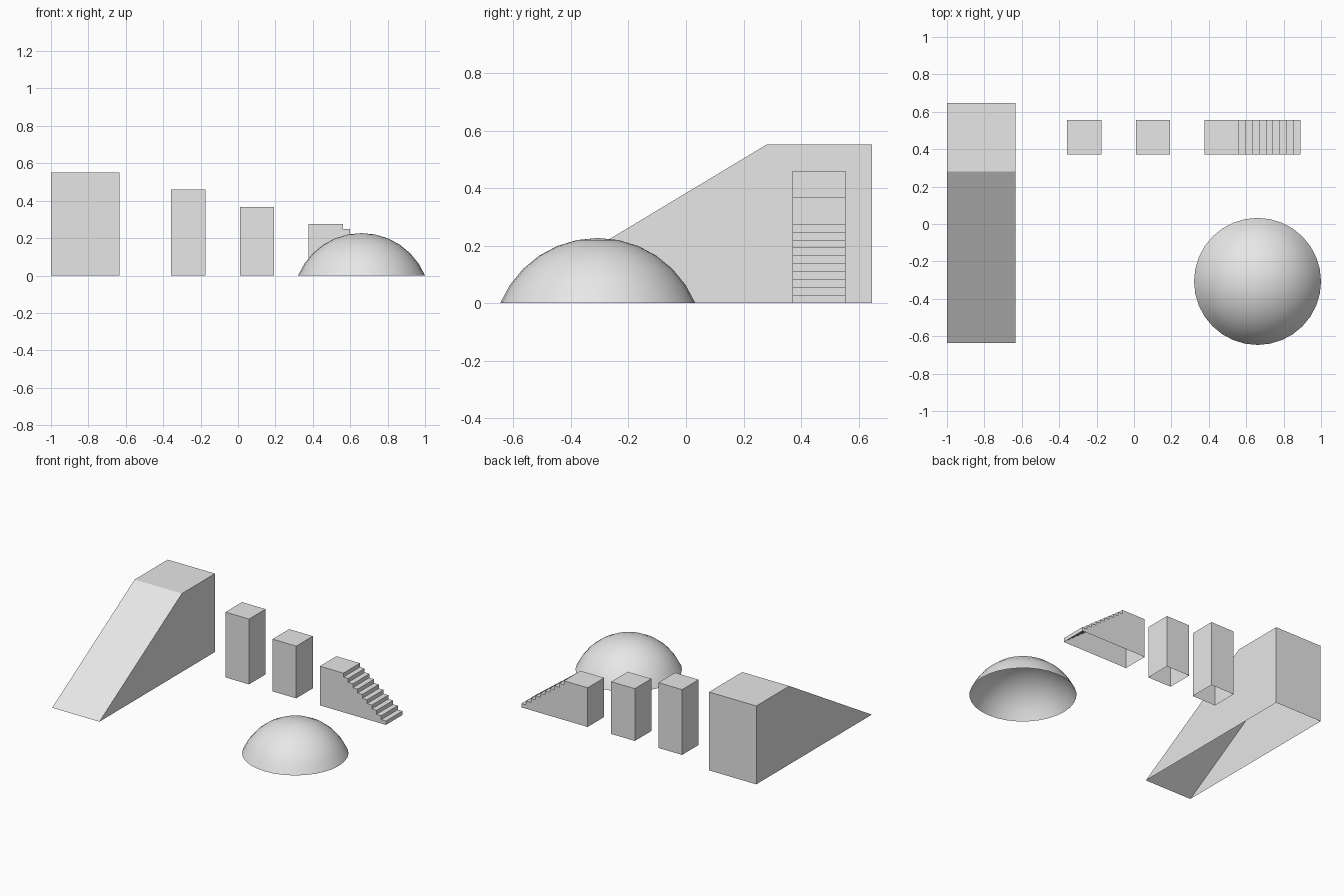
import bpy
import bmesh
from math import pi, sin, cos
from mathutils import Vector

cube = bpy.data.objects.get("Cube")
if cube:
    bpy.data.objects.remove(cube, do_unlink=True)

U = 0.3675            # module: ramp width, dome radius
ROW_Y = 0.463         # centre line of the back row

grey = bpy.data.materials.new("light_grey")
grey.use_nodes = True
grey.diffuse_color = (0.8, 0.8, 0.8, 1)
grey.node_tree.nodes["Principled BSDF"].inputs["Base Color"].default_value = (0.8, 0.8, 0.8, 1)


def finish(name, bm):
    """Turn a bmesh into a named grey object."""
    mesh = bpy.data.meshes.new(name)
    bm.to_mesh(mesh)
    bm.free()
    mesh.materials.append(grey)
    obj = bpy.data.objects.new(name, mesh)
    bpy.context.collection.objects.link(obj)
    return obj


def shell(name, profile, offset):
    """Extrude a closed profile by offset and leave its underside open."""
    bm = bmesh.new()
    face = bm.faces.new([bm.verts.new(p) for p in profile])
    ext = bmesh.ops.extrude_face_region(bm, geom=[face], use_keep_orig=True)
    moved = [v for v in ext["geom"] if isinstance(v, bmesh.types.BMVert)]
    bmesh.ops.translate(bm, verts=moved, vec=Vector(offset))
    bmesh.ops.recalc_face_normals(bm, faces=bm.faces[:])
    under = [f for f in bm.faces if all(v.co.z < 1e-5 for v in f.verts)]
    bmesh.ops.delete(bm, geom=under, context="FACES")
    return finish(name, bm)


# Ramp with a flat platform at the back
back, top = 0.647, 1.5 * U
shell("ramp",
      [(-1, -0.637, 0), (-1, back, 0), (-1, back, top), (-1, back - U, top)],
      (U, 0, 0))

# Two square pillars
near = ROW_Y - U / 4
for name, x, h in (("tall_pillar", -0.358, 1.25 * U), ("short_pillar", 0.0095, U)):
    shell(name,
          [(x, near, 0), (x + U / 2, near, 0), (x + U / 2, near, h), (x, near, h)],
          (0, U / 2, 0))

# Staircase: landing followed by nine descending steps
x, h, steps = 0.377, 0.75 * U, 10
rise, tread = h / steps, U / 10
profile = [(x, near, 0), (x, near, h)]
for i in range(steps):
    edge = x + U / 2 + i * tread
    profile += [(edge, near, h - i * rise), (edge, near, h - (i + 1) * rise)]
shell("staircase", profile, (0, U / 2, 0))

# Dome: upper six rings of a sphere, open below
bm = bmesh.new()
bmesh.ops.create_uvsphere(bm, u_segments=32, v_segments=16, radius=U)
base = U * cos(6 * pi / 16)
low = [v for v in bm.verts if v.co.z < base - 1e-4]
bmesh.ops.delete(bm, geom=low, context="VERTS")
bmesh.ops.translate(bm, verts=bm.verts[:],
                    vec=Vector((1 - U * sin(6 * pi / 16), -0.307, -base)))
for f in bm.faces:
    f.smooth = True
finish("dome", bm)
